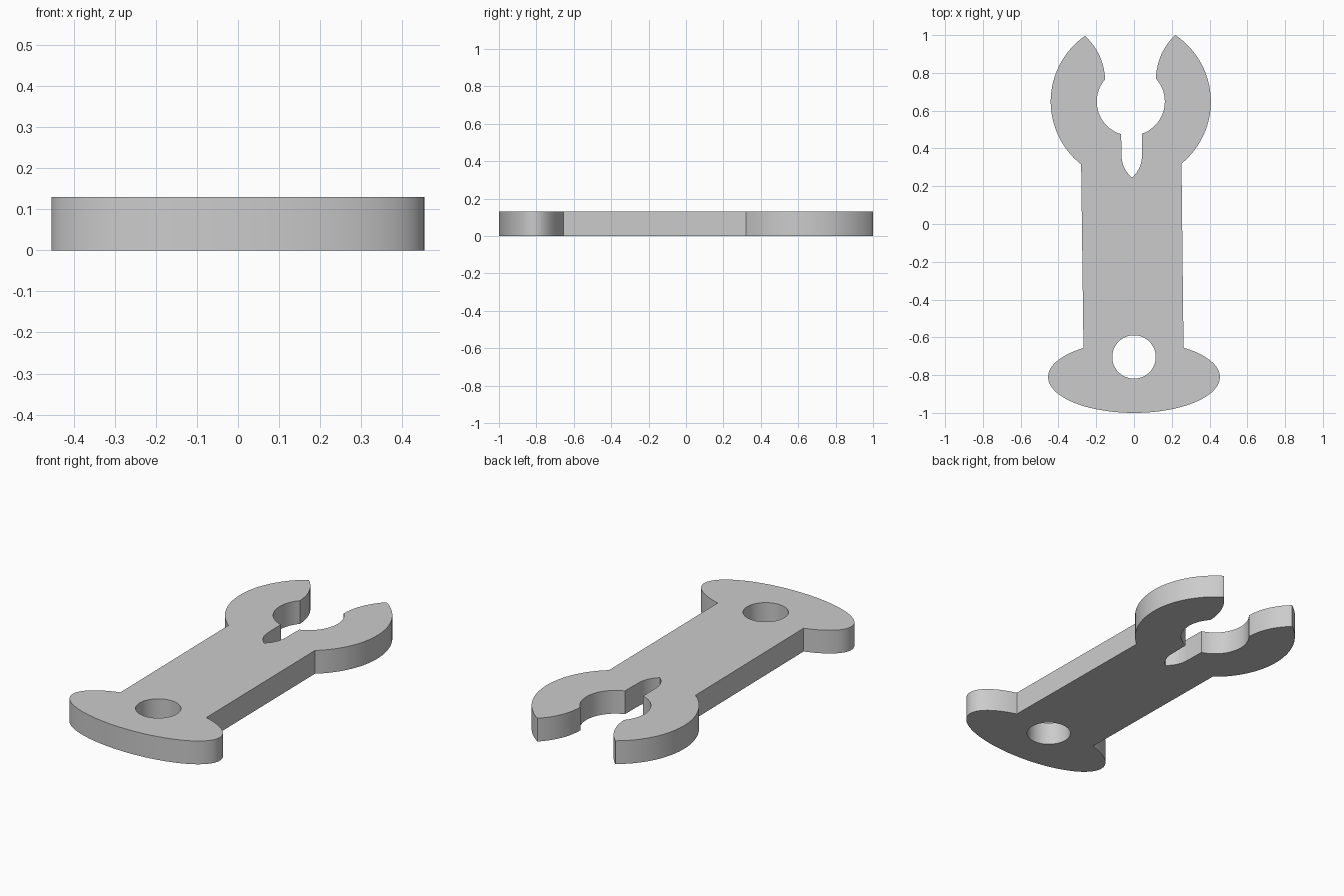
import bpy
from math import radians, sin, cos
from mathutils import Vector

THICKNESS = 0.13

cube = bpy.data.objects.get("Cube")
if cube:
    bpy.data.objects.remove(cube, do_unlink=True)


def ellipse(center, rx, ry, start, end, steps):
    """Points along an ellipse between two angles in degrees."""
    angles = [radians(start + (end - start) * i / steps) for i in range(steps + 1)]
    return [(center[0] + rx * cos(a), center[1] + ry * sin(a)) for a in angles]


def bowed(p, q, bow, steps=10):
    """Points from p to q, bowed to the left of the direction of travel."""
    p, q = Vector(p), Vector(q)
    d = (q - p).normalized()
    side = Vector((-d.y, d.x)) * bow
    return [tuple(p.lerp(q, t) + side * 4 * t * (1 - t))
            for t in (i / steps for i in range(steps + 1))]


head = (-0.017, 0.648)

# Outline: foot, left jaw, pointed slot, right jaw, back to the foot
outline = ellipse((0, -0.81), 0.455, 0.19, 54.8, -234, 72)
outline += ellipse(head, 0.424, 0.424, 231.7, 125, 32)
outline += bowed((-0.259, 0.995), (-0.153, 0.765), 0.026)
outline += ellipse(head, 0.18, 0.18, 139, 253.5, 28)
outline += bowed((-0.066, 0.36), (-0.011, 0.246), -0.014)
outline += bowed((-0.011, 0.246), (0.042, 0.36), -0.014)[1:]
outline += ellipse(head, 0.18, 0.18, -70.5, 42, 28)
outline += bowed((0.116, 0.765), (0.217, 1.0), 0.026)
outline += ellipse(head, 0.424, 0.424, 56, -50.7, 32)

# Round hole through the foot
hole = ellipse((0, -0.704), 0.115, 0.115, 0, 352.5, 47)

# Filled and extruded flat profile
curve = bpy.data.curves.new("wrench_body", "CURVE")
curve.dimensions = "2D"
curve.fill_mode = "BOTH"
curve.extrude = THICKNESS / 2
for loop in (outline, hole):
    spline = curve.splines.new("POLY")
    spline.points.add(len(loop) - 1)
    for point, (x, y) in zip(spline.points, loop):
        point.co = (x, y, 0, 1)
    spline.use_cyclic_u = True

body = bpy.data.objects.new("wrench_body", curve)
bpy.context.collection.objects.link(body)
bpy.ops.object.select_all(action="DESELECT")
body.select_set(True)
bpy.context.view_layer.objects.active = body
bpy.ops.object.convert(target="MESH")
body = bpy.context.object
body.name = "wrench_body"

# Rest on the ground, weld the caps to the walls and keep the rims sharp
for v in body.data.vertices:
    v.co.z += THICKNESS / 2
bpy.ops.object.mode_set(mode="EDIT")
bpy.ops.mesh.select_all(action="SELECT")
bpy.ops.mesh.remove_doubles(threshold=0.0005)
bpy.ops.mesh.normals_make_consistent(inside=False)
bpy.ops.object.mode_set(mode="OBJECT")
bpy.ops.object.shade_smooth_by_angle(angle=radians(30))

# Plain grey metal
grey = bpy.data.materials.new("plain_grey")
grey.use_nodes = True
color = (0.6, 0.6, 0.6, 1)
grey.diffuse_color = color
grey.node_tree.nodes["Principled BSDF"].inputs["Base Color"].default_value = color
body.data.materials.clear()
body.data.materials.append(grey)
